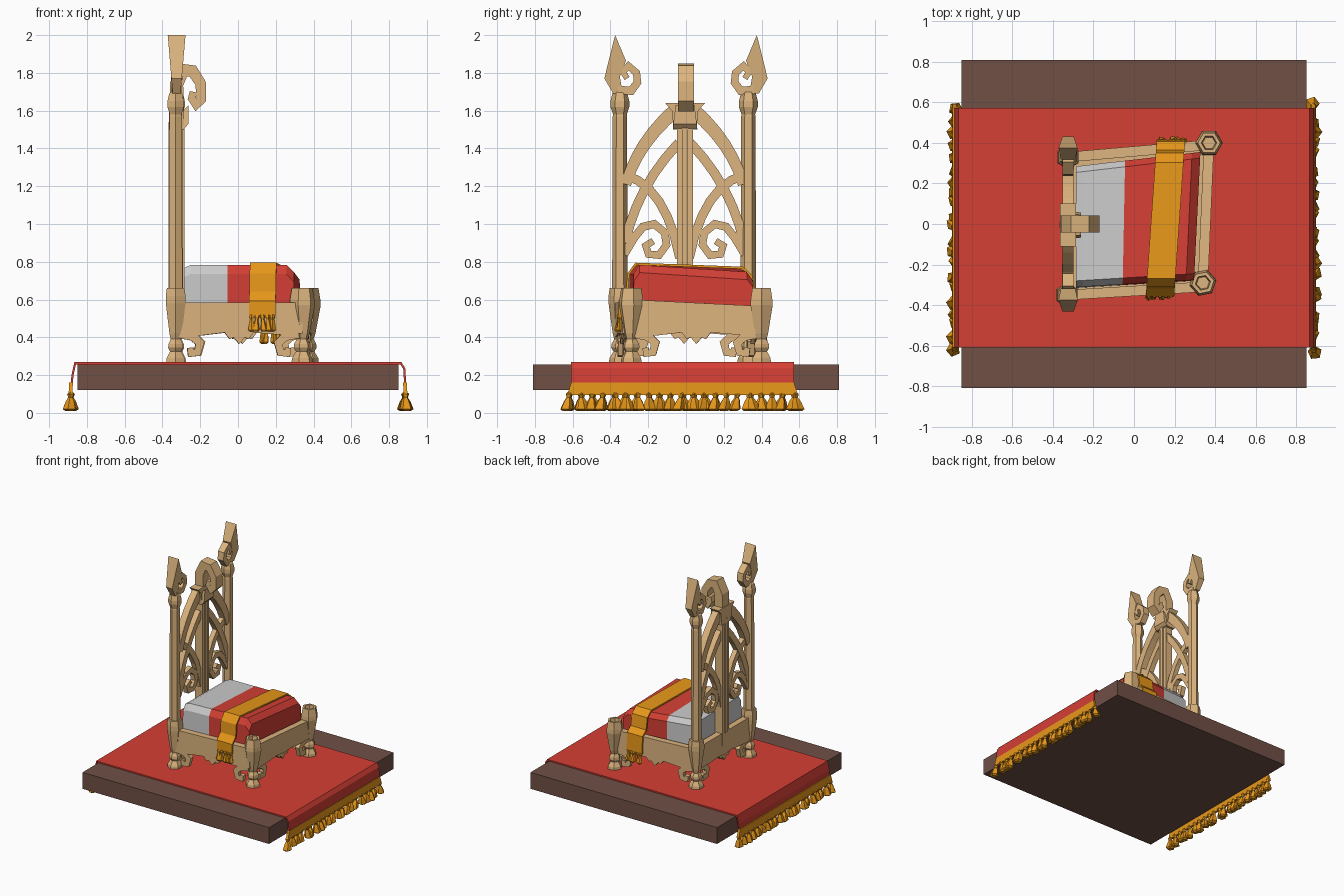
import bpy, bmesh, math, random
from mathutils import Vector

if "Cube" in bpy.data.objects:
    bpy.data.objects.remove(bpy.data.objects["Cube"])

random.seed(4)


def material(name, rgb):
    m = bpy.data.materials.new(name)
    m.diffuse_color = (*rgb, 1)
    m.use_nodes = True
    m.node_tree.nodes["Principled BSDF"].inputs["Base Color"].default_value = m.diffuse_color
    return m


WOOD = material("pale_wood", (0.72, 0.46, 0.21))
RED = material("red_cloth", (0.66, 0.05, 0.035))
GOLD = material("gold_cloth", (0.80, 0.31, 0.01))
DARK = material("dark_wood", (0.16, 0.08, 0.06))


def build(name, verts, faces, mat=None):
    bm = bmesh.new()
    vs = [bm.verts.new(v) for v in verts]
    for f in faces:
        bm.faces.new([vs[i] for i in f])
    bmesh.ops.recalc_face_normals(bm, faces=bm.faces)
    me = bpy.data.meshes.new(name)
    bm.to_mesh(me)
    bm.free()
    ob = bpy.data.objects.new(name, me)
    bpy.context.collection.objects.link(ob)
    if mat:
        me.materials.append(mat)
    return ob


def loft(name, rings, mat=None):
    """Closed skin over a list of equal rings, capped at both ends."""
    n = len(rings[0])
    faces = [(k * n + i, k * n + (i + 1) % n, (k + 1) * n + (i + 1) % n, (k + 1) * n + i)
             for k in range(len(rings) - 1) for i in range(n)]
    faces += [tuple(range(n)), tuple(range((len(rings) - 1) * n, len(rings) * n))]
    return build(name, [v for r in rings for v in r], faces, mat)


def lathe(name, profile, loc, mat=WOOD, sides=6, turn=0.0, lean=(0, 0)):
    z0 = profile[0][1]
    rings = []
    for r, z in profile:
        cx, cy = loc[0] + lean[0] * (z0 - z), loc[1] + lean[1] * (z0 - z)
        rings.append([(cx + r * math.cos(turn + math.tau * i / sides),
                       cy + r * math.sin(turn + math.tau * i / sides), loc[2] + z)
                      for i in range(sides)])
    return loft(name, rings, mat)


def band(name, pts, w, t, place, mat=WOOD):
    """Strip of width w along a flat path, thickness t; w and t may be (start, end)."""
    P = [Vector(p) for p in pts]
    lerp = lambda v, k: v[0] + (v[1] - v[0]) * k if isinstance(v, tuple) else v
    rings = []
    for i, p in enumerate(P):
        a = (p - P[i - 1]).normalized() if i else (P[1] - p).normalized()
        b = (P[i + 1] - p).normalized() if i < len(P) - 1 else a
        d = (a + b).normalized()
        k = i / (len(P) - 1)
        n = Vector((-d.y, d.x)) * lerp(w, k) / 2 / max(d.dot(a), 0.6)
        h = lerp(t, k) / 2
        rings.append([place(*(p + n), h), place(*(p - n), h),
                      place(*(p - n), -h), place(*(p + n), -h)])
    return loft(name, rings, mat)


def bez(a, b, c, n=6):
    a, b, c = Vector(a), Vector(b), Vector(c)
    return [a * (1 - k) ** 2 + b * 2 * k * (1 - k) + c * k * k for k in (i / n for i in range(n + 1))]


def box(name, lo, hi, mat=WOOD):
    return loft(name, [[(lo[0], lo[1], z), (hi[0], lo[1], z), (hi[0], hi[1], z), (lo[0], hi[1], z)]
                       for z in (lo[2], hi[2])], mat)


xz = lambda u, v, d: (u, d, v)

# Platform and carpet with hanging ends
box("platform", (-0.85, -0.81, 0.12), (0.85, 0.81, 0.255), DARK)
rug = lambda u, v, d: (u, d - 0.018, v)
band("carpet", [(-0.882, 0.14), (-0.876, 0.2), (-0.862, 0.263), (0.862, 0.263),
                (0.88, 0.235), (0.886, 0.14)], 0.011, 1.18, rug, RED)
TASSEL = [(0.006, 0.115), (0.02, 0.1), (0.012, 0.082), (0.024, 0.06), (0.036, 0.02), (0.02, 0.01)]
for s in (-1, 1):
    band("carpet_gold_trim", [(s * 0.884, 0.16), (s * 0.887, 0.095)], 0.02, (1.18, 1.22), rug, GOLD)
    for i in range(21):
        lathe("carpet_tassel", TASSEL, (s * 0.884, -0.615 + i * 0.0595, 0), GOLD, 5,
              random.random() * 3, (random.uniform(-.1, .1), random.uniform(-.25, .25)))

# Legs and rear posts
FOOT = [(0.058, 0.265), (0.055, 0.29), (0.034, 0.325), (0.046, 0.345), (0.044, 0.365), (0.03, 0.39)]
FL, FR = Vector((0.34, -0.29)), Vector((0.37, 0.40))
BL, BR = Vector((-0.33, -0.35)), Vector((-0.325, 0.33))
for p, turn in ((FL, 0.2), (FR, 0.0)):
    lathe("front_leg", FOOT + [(0.04, 0.42), (0.068, 0.57), (0.066, 0.6), (0.056, 0.66),
                               (0.038, 0.66), (0.032, 0.61)], (*p, 0), turn=turn)
for p in (BL, BR):
    lathe("back_leg", FOOT + [(0.038, 0.42), (0.06, 0.58), (0.06, 0.62), (0.054, 0.66)],
          (*p, 0), turn=math.pi / 6)
    lathe("back_post", [(0.041, 0.64), (0.038, 1.57), (0.036, 1.58), (0.05, 1.62), (0.05, 1.65),
                        (0.04, 1.69), (0.03, 1.70)], (*p, 0), turn=math.pi / 6)

# Finials: a leaf blade with a curl on its inner side
wedge = lambda z: 0.02 + 0.027 * (z - 1.68) / 0.32
for s in (-1, 1):
    leaf = [(0.335, 1.69), (0.385, 1.69), (0.432, 1.77), (0.418, 1.83), (0.375, 2.0),
            (0.318, 1.865), (0.35, 1.78)]
    loft("finial_leaf", [[(-0.325 + d * wedge(z), s * y, z) for y, z in leaf] for d in (-1, 1)], WOOD)
    band("finial_curl", [(0.36, 1.71), (0.29, 1.705), (0.257, 1.75), (0.262, 1.80), (0.305, 1.838),
                         (0.333, 1.805), (0.312, 1.77)], (0.045, 0.03), (0.05, 0.06),
         lambda u, v, d, s=s: (-0.325 + d, s * u, v))

# Back tracery: pointed arch, crossing ribs and scrolls around a centre post
for s in (-1, 1):
    side = lambda u, v, d, s=s: (-0.325 + d, s * u - 0.008, v)
    band("back_arch", bez((0.31, 1.21), (0.25, 1.43), (0.04, 1.61)), (0.055, 0.075), 0.055, side)
    band("back_rib_rising", bez((0.315, 0.9), (0.25, 1.2), (0.03, 1.43)), 0.05, 0.045, side)
    band("back_rib_falling", bez((0.315, 1.26), (0.1, 1.2), (0.025, 0.82)), 0.048, 0.04, side)
    band("back_scroll", [(0.32, 0.84), (0.265, 0.93), (0.22, 0.985), (0.16, 1.0), (0.105, 0.955),
                         (0.095, 0.89), (0.135, 0.835), (0.19, 0.84), (0.205, 0.885), (0.165, 0.91)],
         (0.045, 0.036), 0.04, side)
mid = lambda u, v, d: (-0.325 + d, u - 0.005, v)
band("back_centre_post", [(0, 0.5), (0, 1.56)], 0.085, 0.065, mid)
band("back_centre_ridge", [(0, 0.6), (0, 1.54)], 0.03, 0.085, mid)

# Crest: keystone cap and a scroll curling forward
loft("crest_cap", [[(x, s * y - 0.005, z) for s, y, z in
                    ((-1, 0.06, 1.50), (1, 0.06, 1.50), (1, 0.07, 1.6), (1, 0.105, 1.64),
                     (-1, 0.105, 1.64), (-1, 0.07, 1.6))] for x in (-0.365, -0.285)], WOOD)
loft("crest_boss", [[(x, y - 0.005, z + dz) for y, z in ((-b, 1.5), (b, 1.5), (b * .8, 1.6), (-b * .8, 1.6))]
                    for x, b, dz in ((-0.29, 0.065, 0), (-0.262, 0.062, 0.03))], WOOD)
band("crest_scroll", [(-0.325, 1.6), (-0.325, 1.74), (-0.29, 1.815), (-0.24, 1.81), (-0.198, 1.745),
                      (-0.195, 1.66), (-0.222, 1.632), (-0.245, 1.665), (-0.238, 1.70)],
     (0.075, 0.035), 0.085, xz)

# Seat rails with scroll brackets and pendants
def rail(name, a, b, z_a, z_b, wid=0.05):
    d = (b - a).normalized()
    n = Vector((-d.y, d.x))
    L = (b - a).length

    def along(s, z, t):
        q = a + d * s + n * t
        return (q.x, q.y, z)
    outline = [(0, z_a), (L, z_b), (L, 0.42), (L * .8, 0.415), (L * .62, 0.425), (L * .5, 0.415),
               (L * .38, 0.425), (L * .2, 0.41), (0, 0.40)]
    loft(name, [[along(s, z, t) for s, z in outline] for t in (-wid / 2, wid / 2)], WOOD)
    for f in (lambda s: s, lambda s: L - s):
        band(name + "_bracket", [(f(s), z) for s, z in
             ((0.02, 0.42), (0.09, 0.405), (0.128, 0.37), (0.115, 0.32), (0.08, 0.315), (0.075, 0.345))],
             (0.05, 0.03), 0.035, along)
    loft(name + "_pendant", [[along(L / 2 + s, z, t) for s, z in
         ((-0.08, 0.43), (0.08, 0.43), (0.05, 0.39), (0.03, 0.4), (0, 0.365), (-0.03, 0.4), (-0.05, 0.39))]
         for t in (-0.018, 0.018)], WOOD)


rail("side_rail_left", BL, FL - Vector((0, 0.02)), 0.585, 0.585)
rail("side_rail_right", BR, FR - Vector((0, 0.01)), 0.585, 0.585)
rail("front_rail", FL, FR, 0.60, 0.565)
rail("back_rail", BL, BR, 0.60, 0.60)
loft("seat_board", [[(-0.32, -0.34, z), (0.34, -0.30, z), (0.35, 0.38, z), (-0.32, 0.33, z)]
                    for z in (0.53, 0.56)], WOOD)


# Cushion: skewed slices, grey rear part and red front part
def slice_at(x, drop=0.0):
    k = (x + 0.28) / 0.59
    lo, hi = -0.315 + 0.035 * k, 0.285 + 0.07 * k
    tl, tr = 0.783 - drop, 0.775 - 0.03 * k - drop
    prof = [(lo, 0.555), (lo + 0.004, 0.735 - drop), (lo + 0.035, tl), (hi - 0.03, tr),
            (hi, tr - 0.04), (hi, 0.555)]
    return [(x + 0.05 * y * k, y, z) for y, z in prof]


loft("cushion_rear", [slice_at(-0.285, 0.015), slice_at(-0.25), slice_at(-0.05)])
loft("cushion_front", [slice_at(-0.05), slice_at(0.27), slice_at(0.31, 0.04)], RED)

# Sash over the cushion with tassels at both ends
sash = lambda u, v, d: (0.153 + 0.07 * u + d, u, v)
band("sash", [(-0.352, 0.515), (-0.352, 0.59), (-0.312, 0.64), (-0.305, 0.735), (-0.265, 0.789), (0.30, 0.768),
              (0.345, 0.725), (0.36, 0.63), (0.402, 0.59), (0.408, 0.45)], 0.012, 0.14, sash, GOLD)
for y, z in ((-0.352, 0.52), (0.408, 0.455)):
    for i in range(5):
        lathe("sash_tassel", [(0.012, 0.0), (0.014, -0.012), (0.009, -0.025), (0.02, -0.08), (0.012, -0.09)],
              (0.153 + 0.07 * y - 0.055 + i * 0.0275, y, z), GOLD, 5, random.random(),
              (random.uniform(-.15, .15), random.uniform(-.1, .1)))
